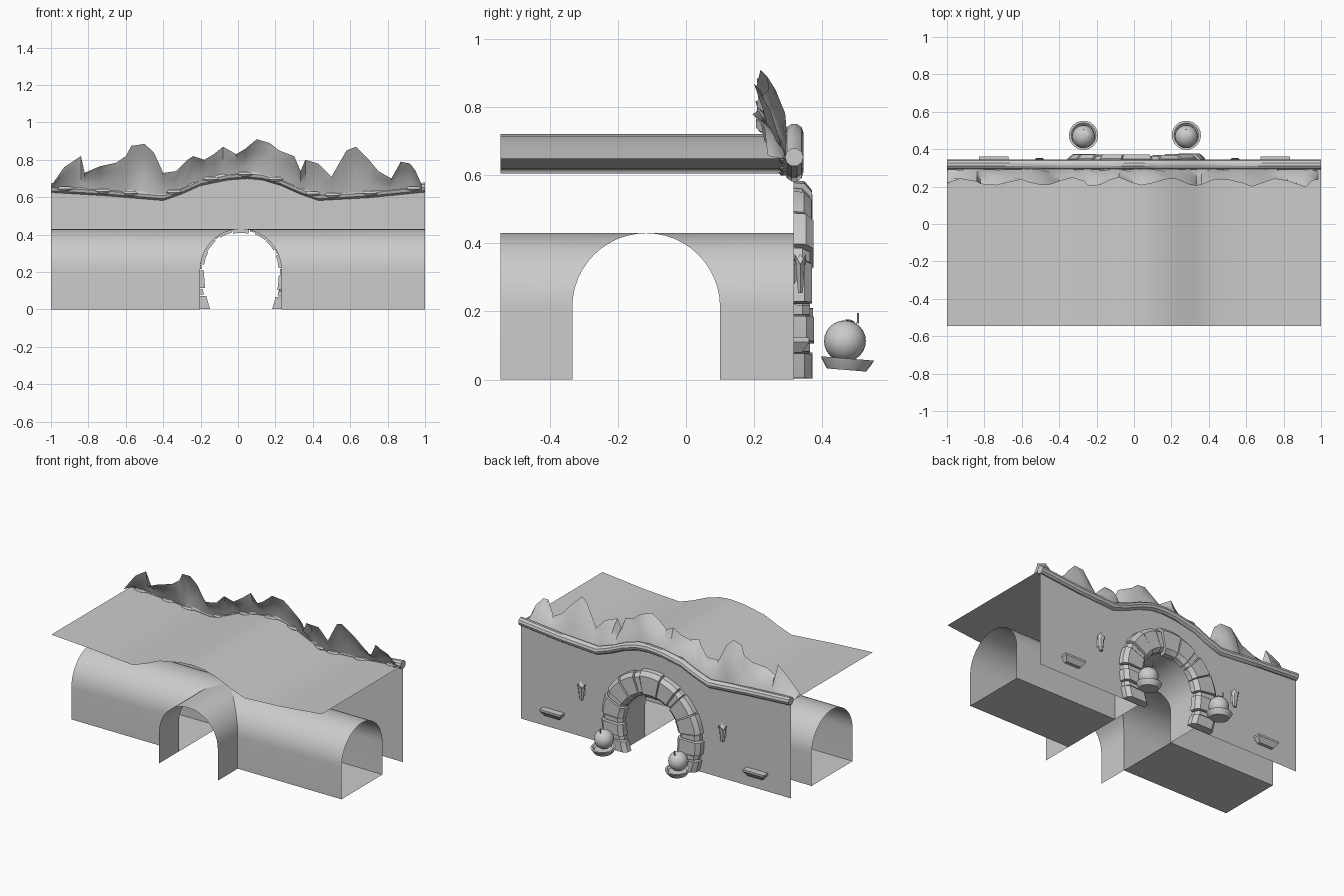
import bpy, bmesh, math, random
from mathutils import Vector, Matrix

if "Cube" in bpy.data.objects:
    bpy.data.objects.remove(bpy.data.objects["Cube"])
random.seed(4)

CX, CY, R, SPR = 0.015, -0.117, 0.217, 0.213   # vault centre, radius, spring height
WY = 0.318                                     # wall plane
ROOF = [(-1, .648), (-.7, .63), (-.4, .605), (-.3, .64), (-.2, .685), (-.05, .715), (.05, .722),
        (.13, .715), (.23, .685), (.33, .64), (.43, .605), (.7, .62), (1, .65)]


def make(name, verts, faces, smooth=35):
    me = bpy.data.meshes.new(name)
    me.from_pydata([tuple(v) for v in verts], [], faces)
    bm = bmesh.new()
    bm.from_mesh(me)
    bmesh.ops.recalc_face_normals(bm, faces=bm.faces)
    bm.to_mesh(me)
    bm.free()
    ob = bpy.data.objects.new(name, me)
    bpy.context.collection.objects.link(ob)
    if smooth:
        bpy.ops.object.select_all(action='DESELECT')
        ob.select_set(True)
        bpy.context.view_layer.objects.active = ob
        bpy.ops.object.shade_smooth_by_angle(angle=math.radians(smooth))
    return ob


def loft(name, rows, closed=False, caps=False, smooth=35):
    n = len(rows[0])
    faces = []
    for i in range(len(rows) - 1):
        for j in range(n if closed else n - 1):
            k = (j + 1) % n
            faces.append((i * n + j, i * n + k, (i + 1) * n + k, (i + 1) * n + j))
    if caps:
        faces += [tuple(range(n)), tuple(range((len(rows) - 1) * n, len(rows) * n))]
    return make(name, [v for r in rows for v in r], faces, smooth)


def lathe(name, prof, loc, n=20, tilt=0, squash=1):
    m = Matrix.Translation(loc) @ Matrix.Rotation(tilt, 4, 'X')
    rows = [[m @ Vector((r * math.cos(2 * math.pi * j / n), squash * r * math.sin(2 * math.pi * j / n), z))
             for j in range(n)] for r, z in prof]
    return loft(name, rows, True, True)


def roof_z(x):
    for (a, za), (b, zb) in zip(ROOF, ROOF[1:]):
        if x <= b:
            return za + (zb - za) * (x - a) / (b - a)
    return ROOF[-1][1]


# arch profile: offset from centre, height
prof = [(-R, 0)] + [(-R * math.cos(math.pi * i / 24), SPR + R * math.sin(math.pi * i / 24))
                    for i in range(25)] + [(R, 0)]

# crossing tunnels: four arms meeting on the groin lines
for s, name in ((-1, "left"), (1, "right")):
    loft("tunnel_" + name, [[(CX + s * abs(w), CY + w, z) for w, z in prof],
                            [(s, CY + w, z) for w, z in prof]])
    make("floor_" + name, [(CX + s * R, CY - R, 0), (s, CY - R, 0), (s, CY + R, 0),
                           (CX + s * R, CY + R, 0)], [(0, 1, 2, 3)], 0)
for s, end, name in ((-1, -.545, "front"), (1, WY, "back")):
    loft("tunnel_" + name, [[(CX + w, CY + s * abs(w), z) for w, z in prof],
                            [(CX + w, end, z) for w, z in prof]])

# facade wall with arched opening
outline = [(-1, 0)] + ROOF + [(1, 0)] + [(CX + w, z) for w, z in reversed(prof)]
make("facade_wall", [(x, WY, z) for x, z in outline], [tuple(range(len(outline)))], 0)

# ground sheet above the tunnels
loft("hill_sheet", [[(x, y, z) for x, z in ROOF] for y in (-.545, -.1, .31)])

# rounded coping along the wall top
rows = []
for x, z in ROOF:
    rows.append([(x, WY + .027 * math.cos(math.pi * j / 5), z + .003 + .027 * math.sin(math.pi * j / 5))
                 for j in range(10)])
loft("wall_coping", rows, True, True)

# jagged rock ridge leaning away from the wall
peaks = [(-1, .66), (-.93, .76), (-.84, .82), (-.82, .73), (-.74, .765), (-.65, .785), (-.6, .82), (-.57, .875),
         (-.5, .885), (-.45, .84), (-.4, .73), (-.33, .74), (-.27, .80), (-.24, .82), (-.18, .80), (-.13, .83),
         (-.08, .87), (-.01, .83), (.04, .86), (.1, .91), (.17, .89), (.22, .85), (.3, .82), (.335, .74),
         (.36, .8), (.43, .78), (.5, .71), (.58, .85), (.63, .87), (.7, .8), (.75, .74), (.82, .7),
         (.87, .79), (.92, .78), (.95, .74), (.985, .66)]
rows = [[], [], [], []]
for i, (x, z) in enumerate(peaks):
    b = roof_z(x) - .005
    yt = .222 + .022 * math.sin(i * 1.3) + random.uniform(-.008, .008)
    j = random.uniform(-.012, .012)
    for r, (f, y) in enumerate(((0, .297), (.35, .283 + j), (.7, .255 + j), (1, yt))):
        rows[r].append((x, y, b + f * (z - b)))
loft("rock_ridge", rows, smooth=40)

# small stones along the foot of the ridge
for i in range(11):
    x = -.9 + i * .18 + random.uniform(-.04, .04)
    lathe("ridge_stone", [(.02, -.01), (.045, 0), (.03, .014)], (x, .285, roof_z(x)), 7, 0, .3)


# voussoir path: foot, horseshoe leg, arc, mirrored leg
def frame(t):
    """t from -1.2 to 1.2: centre of ring and outward direction."""
    s = 1 if t >= 0 else -1
    a = abs(t)
    if a <= 1:
        ang = a * math.pi / 2
        d = Vector((s * math.sin(ang), 0, math.cos(ang)))
        return Vector((CX, 0, SPR)) + d * .285, d
    f = min(1, (a - 1) / .48)
    return Vector((CX + s * (.285 - .035 * f * f), 0, SPR * (1 - f))), Vector((s, 0, .25 * f * (1 - f)))


sect = [(-.083, .316), (-.08, .35), (-.055, .372), (.055, .372), (.08, .35), (.083, .316)]
cuts = [-1.48, -1.3, -1.22, -1.0, -.92, -.68, -.45, -.37, -.14, .14, .23, .45, .67, .75, .98, 1.06, 1.24, 1.31, 1.48]
for i, (a, b) in enumerate(zip(cuts, cuts[1:])):
    thin = b - a < .12
    k = .9 if thin else random.uniform(.97, 1.07)
    dy = -.008 if thin else random.uniform(-.004, .004)
    rows = []
    for q in range(4):
        t = a + .008 + (b - a - .016) * q / 3
        c, d = frame(t)
        rows.append([c + d * u * k + Vector((0, y + (dy if y > .32 else 0), 0)) for u, y in sect])
    loft("arch_stone", rows, True, True)

# fruit on dishes either side of the entrance
for x in (-.27, .28):
    y = .473
    lathe("dish", [(.058, -.017), (.074, .008), (.078, .017), (.066, .017), (.055, .004)], (x, y, .045), 24, -.08)
    ball = [(.061 * math.sin(math.pi * i / 12) + .0005, -.061 * math.cos(math.pi * i / 12)) for i in range(13)]
    lathe("fruit", ball, (x, .467, .113), 24)
    lathe("stem", [(.004, 0), (.003, .03)], (x, .505, .165), 6)
    lathe("fruit_leaf", [(.006, -.002), (.027, 0), (.006, .004)], (x, .482, .172), 8, -.25, .6)

# wall troughs and torches
for x, z in ((-.75, .105), (.755, .105)):
    rows = [[(x - w, .316, h), (x + w, .316, h), (x + w, y, h), (x - w, y, h)]
            for w, y, h in ((.055, .34, z - .026), (.078, .362, z + .005), (.078, .362, z + .018))]
    loft("wall_trough", rows, True, True, 20)
for x in (-.505, .54):
    z = .31
    rows = [[(x + r * math.cos(math.pi * j / 3), .336 + .6 * r * math.sin(math.pi * j / 3),
              z + h + (sp if j % 2 else 0)) for j in range(6)]
            for r, h, sp in ((.012, -.055, 0), (.016, -.04, 0), (.024, .025, 0), (.033, .03, .03), (.014, .025, 0))]
    loft("wall_torch", rows, True, True, 20)
    make("torch_mount", [(x - .015, .318, z - .03), (x + .015, .318, z - .03), (x + .015, .318, z + .03),
                         (x - .015, .318, z + .03), (x, .336, z)],
         [(0, 1, 4), (1, 2, 4), (2, 3, 4), (3, 0, 4)], 0)
